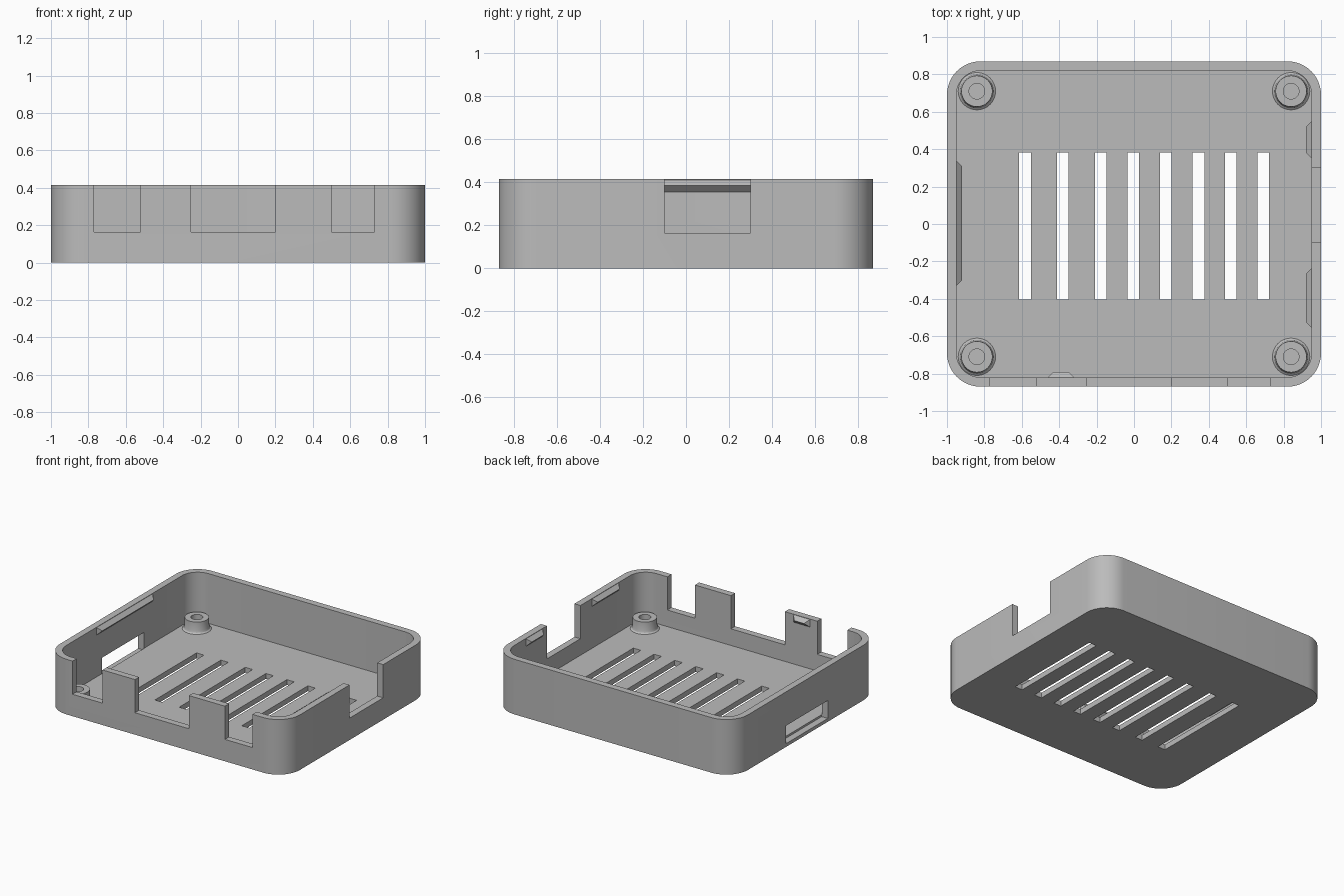
import bpy, bmesh, math
from mathutils import Matrix

cube = bpy.data.objects.get("Cube")
if cube:
    bpy.data.objects.remove(cube, do_unlink=True)

HX, HY, H = 1.0, 0.87, 0.415      # outer half sizes and height
WALL, FLOOR, RADIUS = 0.05, 0.04, 0.18
SILL = 0.165                      # bottom of the port notches

grey = bpy.data.materials.new("plain grey")
grey.use_nodes = True
grey.diffuse_color = (0.5, 0.5, 0.5, 1)
grey.node_tree.nodes["Principled BSDF"].inputs["Base Color"].default_value = (0.5, 0.5, 0.5, 1)


def finish(name, bm):
    bmesh.ops.recalc_face_normals(bm, faces=bm.faces)
    mesh = bpy.data.meshes.new(name)
    bm.to_mesh(mesh)
    bm.free()
    mesh.materials.append(grey)
    obj = bpy.data.objects.new(name, mesh)
    bpy.context.collection.objects.link(obj)
    return obj


def prism(name, outline, z0, z1):
    bm = bmesh.new()
    face = bm.faces.new([bm.verts.new((x, y, z0)) for x, y in outline])
    top = bmesh.ops.extrude_face_region(bm, geom=[face])["geom"]
    bmesh.ops.translate(bm, vec=(0, 0, z1 - z0),
                        verts=[v for v in top if isinstance(v, bmesh.types.BMVert)])
    return finish(name, bm)


def rounded_rect(hx, hy, r, steps=12):
    pts = []
    for q, (sx, sy) in enumerate([(1, 1), (-1, 1), (-1, -1), (1, -1)]):
        for i in range(steps + 1):
            a = (q + i / steps) * math.pi / 2
            pts.append((sx * (hx - r) + r * math.cos(a), sy * (hy - r) + r * math.sin(a)))
    return pts


def box(name, x0, x1, y0, y1, z0, z1):
    return prism(name, [(x0, y0), (x1, y0), (x1, y1), (x0, y1)], z0, z1)


def activate(obj):
    bpy.ops.object.select_all(action='DESELECT')
    obj.select_set(True)
    bpy.context.view_layer.objects.active = obj


def cut(target, cutter):
    mod = target.modifiers.new("cut", 'BOOLEAN')
    mod.operation, mod.solver, mod.object = 'DIFFERENCE', 'EXACT', cutter
    activate(target)
    bpy.ops.object.modifier_apply(modifier=mod.name)
    bpy.data.objects.remove(cutter, do_unlink=True)


def smooth(obj):
    activate(obj)
    bpy.ops.object.shade_smooth_by_angle(angle=math.radians(30))


# Tray with rounded corners
tray = prism("case_tray", rounded_rect(HX, HY, RADIUS), 0, H)
cut(tray, prism("cavity", rounded_rect(HX - WALL, HY - WALL, RADIUS - WALL), FLOOR, 1))

# Port notches in the front and left walls
for x0, x1 in [(-0.77, -0.52), (-0.25, 0.20), (0.50, 0.73)]:
    cut(tray, box("notch", x0, x1, -1, -0.78, SILL, 1))
cut(tray, box("notch", 0.9, 1.1, -0.10, 0.30, SILL, 1))

# Card window in the right wall
cut(tray, box("window", -1.1, -HX + WALL + 0.001, -0.26, 0.24, 0.025, 0.16))

# Vent slots through the floor
for x in [-0.583, -0.38, -0.177, -0.004, 0.17, 0.345, 0.518, 0.69]:
    cut(tray, box("slot", x - 0.031, x + 0.031, -0.403, 0.383, -0.1, 0.1))
smooth(tray)


# Hollow mounting posts with a flared foot
def post(name, x, y):
    bm = bmesh.new()
    profile = [(0.1, FLOOR), (0.09, FLOOR + 0.008), (0.085, FLOOR + 0.022),
               (0.083, 0.125), (0.042, 0.125), (0.042, FLOOR)]
    verts = [bm.verts.new((r, 0, z)) for r, z in profile]
    edges = [bm.edges.new(pair) for pair in zip(verts, verts[1:])]
    bmesh.ops.spin(bm, geom=verts + edges, cent=(0, 0, 0), axis=(0, 0, 1),
                   angle=math.tau, steps=32)
    bmesh.ops.remove_doubles(bm, verts=bm.verts, dist=0.0005)
    bmesh.ops.translate(bm, vec=(x, y, 0), verts=bm.verts)
    smooth(finish(name, bm))


for side, x in [("right", -0.84), ("left", 0.84)]:
    for end, y in [("front", -0.71), ("back", 0.71)]:
        post(f"{end}_{side}_post", x, y)


# Wedge-shaped lid catches on the inner walls, tapered at both ends
def catch(name, x, y, length, angle):
    bm = bmesh.new()
    half, out = length / 2, 0.03
    base = [bm.verts.new((0, s * half, z)) for s, z in
            [(-1, 0.355), (1, 0.355), (1, 0.412), (-1, 0.412)]]
    tip = [bm.verts.new((out, s * (half - out), 0.385)) for s in (-1, 1)]
    for loop in [(base[0], base[1], tip[1], tip[0]), (base[3], base[2], tip[1], tip[0]),
                 (base[1], base[2], tip[1]), (base[0], base[3], tip[0]), base]:
        bm.faces.new(loop)
    bm.transform(Matrix.Translation((x, y, 0)) @ Matrix.Rotation(angle, 4, 'Z'))
    finish(name, bm)


catch("right_catch", -HX + WALL, 0.005, 0.67, 0)
catch("left_back_catch", HX - WALL, 0.45, 0.20, math.pi)
catch("left_front_catch", HX - WALL, -0.395, 0.32, math.pi)
catch("front_catch", -0.39, -HY + WALL, 0.14, math.pi / 2)
